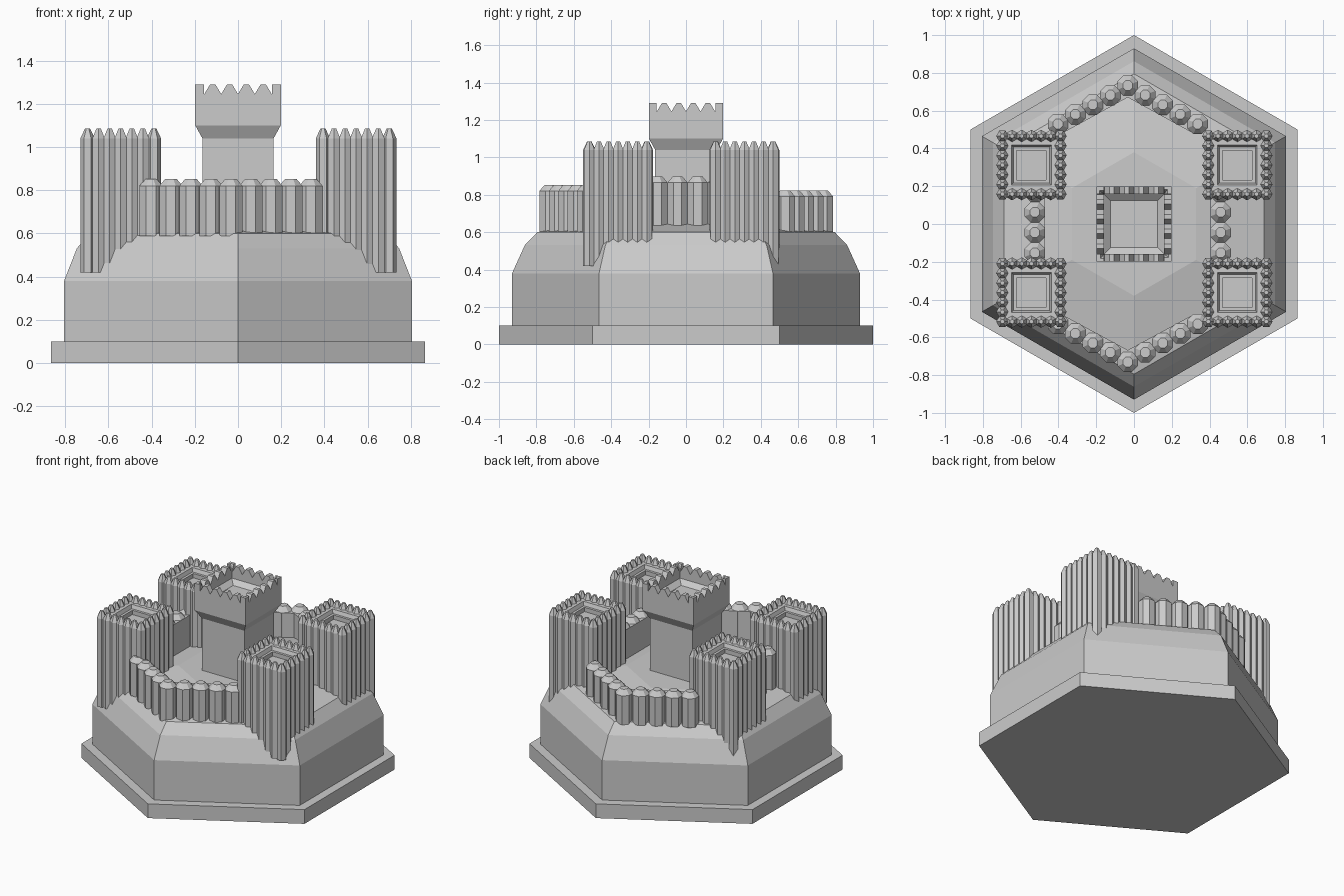
import bpy, bmesh
from math import cos, sin, pi, sqrt, atan2
from mathutils import Matrix, Vector

if "Cube" in bpy.data.objects:
    bpy.data.objects.remove(bpy.data.objects["Cube"])


def make(name, bm):
    bmesh.ops.recalc_face_normals(bm, faces=bm.faces)
    mesh = bpy.data.meshes.new(name)
    bm.to_mesh(mesh)
    bm.free()
    obj = bpy.data.objects.new(name, mesh)
    bpy.context.collection.objects.link(obj)
    return obj


def loft(bm, sides, profile, at=(0, 0), turn=0.0):
    """Stack of regular polygons (radius, z), capped at both ends."""
    rings = [[bm.verts.new((at[0] + r * cos(turn + 2 * pi * i / sides),
                            at[1] + r * sin(turn + 2 * pi * i / sides), z))
              for i in range(sides)] for r, z in profile]
    for a, b in zip(rings, rings[1:]):
        for i in range(sides):
            j = (i + 1) % sides
            bm.faces.new((a[i], a[j], b[j], b[i]))
    bm.faces.new(rings[0][::-1])
    bm.faces.new(rings[-1])


def square(bm, profile, at=(0, 0)):
    loft(bm, 4, [(h * sqrt(2), z) for h, z in profile], at, pi / 4)


def box(bm, centre, size, angle=0.0):
    m = (Matrix.Translation(centre) @ Matrix.Rotation(angle, 4, 'Z')
         @ Matrix.Diagonal((*size, 1)))
    bmesh.ops.create_cube(bm, size=1, matrix=m)


# Hexagonal plinth and hill
bm = bmesh.new()
loft(bm, 6, [(1, 0), (1, 0.1)], turn=pi / 2)
make("plinth", bm)
bm = bmesh.new()
loft(bm, 6, [(0.93, 0.09), (0.93, 0.38), (0.862, 0.53), (0.795, 0.6),
             (0.38, 0.675)], turn=pi / 2)
make("hill", bm)

# Central keep with flared head and sunken roof
bm = bmesh.new()
square(bm, [(0.165, 0.6), (0.165, 1.04), (0.198, 1.1), (0.198, 1.2),
            (0.16, 1.2), (0.125, 1.17)])
make("keep", bm)

# Notched battlements along the four sides of the keep
bm = bmesh.new()
outline = [(-0.198, 1.2), (-0.198, 1.29), (-0.178, 1.29)]
for i in range(5):
    x = (i - 2) * 0.078
    outline += [(x, 1.245), (x + 0.027, 1.29)]
    if i < 4:
        outline.append((x + 0.051, 1.29))
outline += [(0.198, 1.29), (0.198, 1.2)]
for side in range(4):
    rot = Matrix.Rotation(side * pi / 2, 4, 'Z')
    face = bm.faces.new([bm.verts.new(rot @ Vector((x, -0.198, z)))
                         for x, z in outline])
    out = bmesh.ops.extrude_face_region(bm, geom=[face], use_keep_orig=True)
    bmesh.ops.translate(bm, vec=rot @ Vector((0, 0.04, 0)),
                        verts=[v for v in out["geom"]
                               if isinstance(v, bmesh.types.BMVert)])
make("keep_battlements", bm)

# Corner towers: a ring of sharpened logs around a core with a sunken deck
step = 0.0512
ring = []
for i in range(6):
    a, b = -3 * step + i * step, 3 * step
    ring += [(a, -b), (b, a), (-a, b), (-b, -a)]
for label, cx, cy in [("front_left", -0.543, -0.363), ("front_right", 0.547, -0.363),
                      ("back_left", -0.543, 0.312), ("back_right", 0.547, 0.312)]:
    bm = bmesh.new()
    for x, y in ring:
        turn = pi / 2 if abs(y) > abs(x) else 0
        loft(bm, 6, [(0.033, 0.42), (0.033, 1.04), (0.012, 1.085)],
             (cx + x, cy + y), turn)
    make(label + "_tower_logs", bm)
    bm = bmesh.new()
    square(bm, [(0.15, 0.43), (0.15, 1.045), (0.105, 1.045),
                (0.095, 1.02), (0.078, 1.02), (0.078, 0.99)], (cx, cy))
    make(label + "_tower_core", bm)


# Palisade walls: stout logs on a straight backing
def wall(name, path, spacing, bottom, top):
    bm = bmesh.new()
    spots = []
    for p, q in zip(path, path[1:]):
        p, q = Vector(p), Vector(q)
        d = q - p
        n = max(1, round(d.length / spacing))
        spots += [p + d * i / n for i in range(n + 1)]
        mid = (p + q) / 2
        normal = Vector((-d.y, d.x)).normalized()
        if normal.dot(mid) > 0:
            normal.negate()
        c = mid + normal * 0.02
        box(bm, (c.x, c.y, (bottom + top) / 2),
            (d.length, 0.07, top - bottom), atan2(d.y, d.x))
    done = []
    for s in spots:
        if all((s - t).length > 0.01 for t in done):
            done.append(s)
            loft(bm, 8, [(0.058, bottom), (0.058, top), (0.028, top + 0.033)],
                 s, pi / 8)
    make(name, bm)


shift = -0.033
wall("front_wall", [(shift - 0.37, -0.53), (shift, -0.73), (shift + 0.37, -0.53)],
     0.105, 0.587, 0.82)
wall("back_wall", [(shift - 0.37, 0.53), (shift, 0.733), (shift + 0.37, 0.53)],
     0.105, 0.587, 0.79)
for label, s in (("left", -1), ("right", 1)):
    x = shift + s * 0.492
    wall(label + "_wall", [(x, -0.26), (x, 0.17)], 0.107, 0.6, 0.865)
